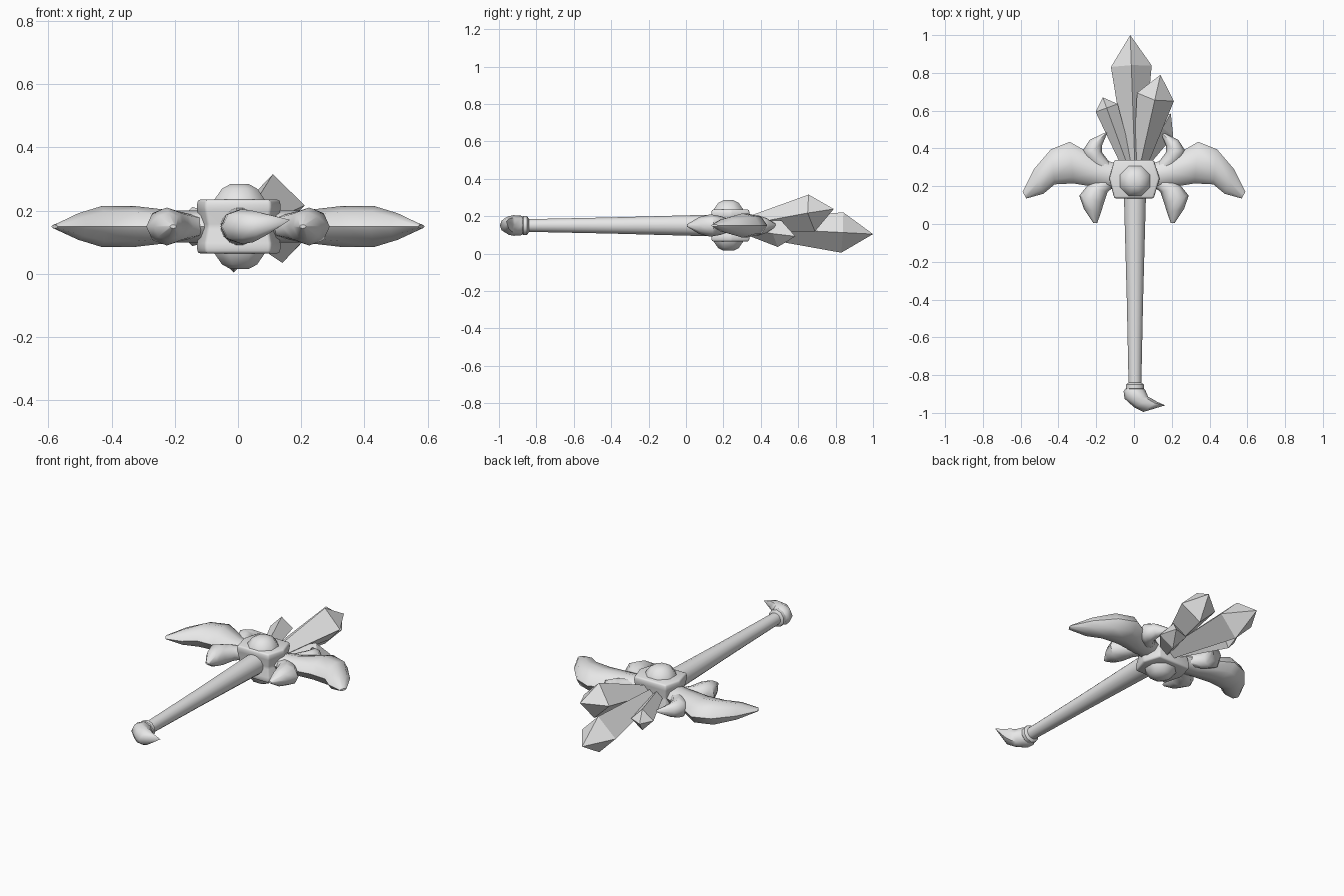
import bpy, bmesh, math
from mathutils import Vector

cube = bpy.data.objects.get("Cube")
if cube:
    bpy.data.objects.remove(cube, do_unlink=True)

MID = 0.15  # height of the weapon's centre plane

grey = bpy.data.materials.new("plain_grey")
grey.use_nodes = True
grey.diffuse_color = (0.8, 0.8, 0.8, 1)
grey.node_tree.nodes["Principled BSDF"].inputs["Base Color"].default_value = (0.8, 0.8, 0.8, 1)


def loft(name, rings, smooth=None, bevel=0):
    """Skin a list of rings with equal point counts and cap both ends."""
    bm = bmesh.new()
    loops = [[bm.verts.new(p) for p in ring] for ring in rings]
    n = len(loops[0])
    for a, b in zip(loops, loops[1:]):
        for i in range(n):
            j = (i + 1) % n
            bm.faces.new((a[i], a[j], b[j], b[i]))
    bm.faces.new(loops[0])
    bm.faces.new(loops[-1])
    bmesh.ops.remove_doubles(bm, verts=bm.verts, dist=0.0005)
    bmesh.ops.recalc_face_normals(bm, faces=bm.faces)
    if bevel:
        bmesh.ops.bevel(bm, geom=bm.edges[:], offset=bevel, segments=2,
                        affect='EDGES', profile=0.5)
    mesh = bpy.data.meshes.new(name)
    bm.to_mesh(mesh)
    bm.free()
    mesh.materials.append(grey)
    obj = bpy.data.objects.new(name, mesh)
    bpy.context.collection.objects.link(obj)
    if smooth:
        bpy.ops.object.select_all(action='DESELECT')
        obj.select_set(True)
        bpy.context.view_layer.objects.active = obj
        bpy.ops.object.shade_smooth_by_angle(angle=math.radians(smooth))
    return obj


def blade(name, stations, side=1, sides=8, z=MID):
    """Curved horn: each station is outer xy, inner xy and half thickness."""
    rings = []
    for ox, oy, ix, iy, h in stations:
        outer, inner = Vector((ox * side, oy, z)), Vector((ix * side, iy, z))
        mid, half = (outer + inner) / 2, (outer - inner) / 2
        rings.append([mid + half * math.cos(a) + Vector((0, 0, h * math.sin(a)))
                      for a in (math.tau * k / sides for k in range(sides))])
    return loft(name, rings, 50)


def turned(name, profile, axis, sides, origin, smooth):
    """Round part from (distance, radius) pairs along the y or z axis."""
    rings = []
    for d, r in profile:
        ring = []
        for k in range(sides):
            a = math.tau * (k + 0.5) / sides
            u, v = r * math.cos(a), r * math.sin(a)
            p = Vector((u, d, v)) if axis == 'y' else Vector((u, v, d))
            ring.append(p + Vector(origin))
        rings.append(ring)
    return loft(name, rings, smooth)


def crystal(name, base, tip, radius, root, shoulder):
    """Four-sided shard widening to a shoulder and ending in a point."""
    base, tip = Vector(base), Vector(tip)
    d = (tip - base).normalized()
    right = d.cross(Vector((0, 0, 1))).normalized()
    up = right.cross(d)
    rings = []
    for t, r in ((0, root), (shoulder, radius), (1, 0)):
        c = base.lerp(tip, t)
        rings.append([c + right * r, c + up * r, c - right * r, c - up * r])
    return loft(name, rings)


# Tapered handle and its end collar
turned("handle", [(-0.87, 0.034), (-0.4, 0.044), (0.17, 0.06)], 'y', 16, (0.005, 0, MID), 40)
turned("handle_collar", [(-0.88, 0.04), (-0.87, 0.05), (-0.85, 0.05), (-0.84, 0.036)],
       'y', 10, (0.005, 0, MID), 40)

# Hooked pommel
pommel = blade("pommel", [
    (-0.04, -0.865, 0.045, -0.865, 0.04),
    (-0.055, -0.885, 0.06, -0.88, 0.053),
    (-0.05, -0.925, 0.075, -0.915, 0.055),
    (0.0, -0.97, 0.095, -0.925, 0.05),
    (0.05, -0.995, 0.12, -0.94, 0.035),
    (0.165, -0.96, 0.165, -0.96, 0),
])
# Raise the hook's point slightly
for v in pommel.data.vertices:
    v.co.z += max(0, v.co.x - 0.06) * 0.2

# Six-sided head block with a pinched waist
outline = [(-0.105, 0.34), (0.105, 0.34), (0.137, 0.24),
           (0.105, 0.135), (-0.105, 0.135), (-0.132, 0.24)]
loft("head_block", [[(x * s, 0.24 + (y - 0.24) * s, z) for x, y in outline]
                    for z, s in ((0.065, 0.97), (0.09, 1), (MID, 0.9), (0.21, 1), (0.235, 0.97))],
     40, bevel=0.008)

# Rounded gem set through the head
turned("head_gem", [(-0.135, 0.03), (-0.12, 0.06), (-0.08, 0.09), (0, 0.095),
                    (0.08, 0.09), (0.12, 0.06), (0.135, 0.03)],
       'z', 8, (0.005, 0.227, MID), 50)

# Wings and prongs on both sides
wing = [
    (0.08, 0.315, 0.08, 0.18, 0.05),
    (0.2, 0.355, 0.2, 0.195, 0.05),
    (0.34, 0.435, 0.32, 0.215, 0.065),
    (0.44, 0.395, 0.42, 0.21, 0.065),
    (0.53, 0.29, 0.48, 0.16, 0.042),
    (0.59, 0.17, 0.57, 0.135, 0.006),
]
front_prong = [
    (0.17, 0.26, 0.1, 0.2, 0.035),
    (0.25, 0.2, 0.14, 0.17, 0.05),
    (0.29, 0.15, 0.16, 0.11, 0.06),
    (0.265, 0.08, 0.175, 0.06, 0.045),
    (0.215, 0.005, 0.195, 0.005, 0.006),
]
back_prong = [
    (0.2, 0.28, 0.1, 0.3, 0.035),
    (0.26, 0.35, 0.14, 0.34, 0.05),
    (0.27, 0.39, 0.17, 0.38, 0.055),
    (0.235, 0.445, 0.17, 0.415, 0.04),
    (0.14, 0.49, 0.14, 0.485, 0.004),
]
for label, side in (("left", 1), ("right", -1)):
    blade(label + "_wing", wing, side)
    blade(label + "_front_prong", front_prong, side)
    blade(label + "_back_prong", back_prong, side)

# Crystal cluster
crystal("main_crystal", (0.005, 0.3, 0.14), (-0.02, 1.0, 0.104), 0.108, 0.04, 0.765)
crystal("upper_crystal", (0.03, 0.3, 0.15), (0.14, 0.79, 0.238), 0.1, 0.035, 0.76)
crystal("right_small_crystal", (-0.03, 0.3, 0.15), (-0.165, 0.67, 0.15), 0.062, 0.03, 0.85)
crystal("left_small_crystal", (0.03, 0.3, 0.14), (0.195, 0.585, 0.092), 0.072, 0.03, 0.7)
